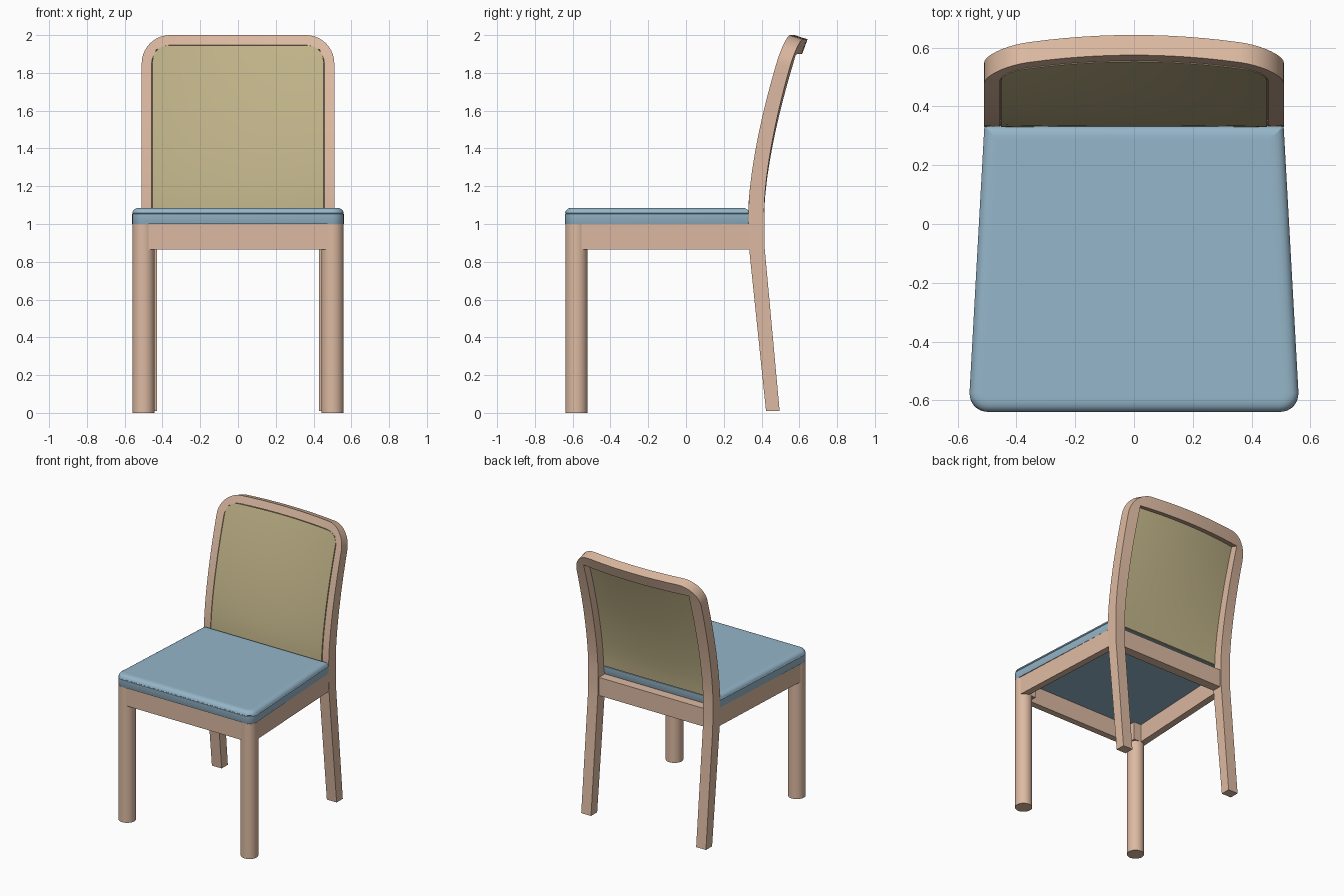
import bpy, bmesh, math
from mathutils import Vector

cube = bpy.data.objects.get("Cube")
if cube:
    bpy.data.objects.remove(cube)


def material(name, colour):
    m = bpy.data.materials.new(name)
    m.use_nodes = True
    m.diffuse_color = (*colour, 1)
    m.node_tree.nodes["Principled BSDF"].inputs["Base Color"].default_value = (*colour, 1)
    return m


WOOD = material("pale wood", (0.72, 0.49, 0.36))
BLUE = material("blue fabric", (0.30, 0.465, 0.585))
KHAKI = material("khaki fabric", (0.53, 0.455, 0.25))


def finish(name, bm, mat, angle=30):
    bmesh.ops.recalc_face_normals(bm, faces=bm.faces)
    mesh = bpy.data.meshes.new(name)
    bm.to_mesh(mesh)
    bm.free()
    mesh.materials.append(mat)
    ob = bpy.data.objects.new(name, mesh)
    bpy.context.collection.objects.link(ob)
    bpy.ops.object.select_all(action='DESELECT')
    ob.select_set(True)
    bpy.context.view_layer.objects.active = ob
    bpy.ops.object.shade_smooth_by_angle(angle=math.radians(angle))


def loft(name, rings, mat):
    """Skin a list of closed rings and cap both ends."""
    bm = bmesh.new()
    loops = [[bm.verts.new(p) for p in ring] for ring in rings]
    n = len(loops[0])
    for a, b in zip(loops, loops[1:]):
        for i in range(n):
            j = (i + 1) % n
            bm.faces.new((a[i], a[j], b[j], b[i]))
    bm.faces.new(loops[0])
    bm.faces.new(loops[-1])
    finish(name, bm, mat)


# Curved front surface shared by the back frame and the panel
def front_y(z):
    if z < 0.9:
        return 0.331 + (0.9 - z) * 0.104
    return 0.331 + 0.2206 * max(z - 1.08, 0) ** 1.54


def back_point(x, z, depth):
    bow = 0.045 * (1 - (x / 0.51) ** 2) * max(z - 1.0, 0) / 0.9
    tilt = math.atan((front_y(z + 0.01) - front_y(z - 0.01)) / 0.02) if z > 1.05 else 0
    return Vector((x, front_y(z) + bow + depth * math.cos(tilt), z - depth * math.sin(tilt)))


# Back frame: legs, posts and rounded top rail in one sweep
HALF, TOP, R, WIDTH = 0.51, 2.0, 0.15, 0.08
side = [(HALF, z, 1, 0) for z in (0.01, 0.45, 0.865, 0.95, 1.0)]
side += [(HALF, 1.02 + (TOP - R - 1.02) * i / 14, 1, 0) for i in range(14)]
for i in range(11):
    a = math.pi / 2 * i / 10
    side.append((HALF - R + R * math.cos(a), TOP - R + R * math.sin(a), math.cos(a), math.sin(a)))
side += [((HALF - R) * (1 - i / 6), TOP, 0, 1) for i in range(1, 6)]
path = side + [(0, TOP, 0, 1)] + [(-x, z, -nx, nz) for x, z, nx, nz in reversed(side)]

rings = []
for x, z, nx, nz in path:
    shelf = 0.014 if z > 1.01 else 0
    # the opening has rounded corners in front and square ones behind
    inner = R - (R - WIDTH) / max(abs(nx), nz)
    if shelf:
        lip = min(0.053, inner - 0.004)
    else:
        lip = 0.053
    deep = 0.084 - 0.012 * abs(z - 1.0)
    section = [(0, 0), (lip, 0), (lip + 0.002, shelf), (inner, shelf), (inner, deep), (0, deep)]
    rings.append([back_point(x - nx * s, z - nz * s, d) for s, d in section])
loft("back_frame", rings, WOOD)


# Upholstered back panel seated in the frame
P_LOW, P_TOP, P_HALF, P_R = 1.065, 1.944, 0.452, 0.08
heights = [P_LOW + (P_TOP - P_R - P_LOW) * i / 14 for i in range(14)]
heights += [P_TOP - P_R + P_R * math.sin(math.pi / 2 * i / 8) for i in range(9)]
rings = []
for z in heights:
    t = max(z - (P_TOP - P_R), 0) / P_R
    w = P_HALF - P_R * (1 - math.sqrt(max(1 - t * t, 0)))
    xs = [w * (i / 8 - 1) for i in range(17)]
    rings.append([back_point(x, z, -0.002) for x in xs] +
                 [back_point(x, z, 0.016) for x in reversed(xs)])
loft("back_panel", rings, KHAKI)


# Seat cushion: rounded trapezoid with a piping seam
def seat_ring(z, inset):
    corners = [(1, -0.64, 1, 0.56, 0.065, -90), (1, 0.335, -1, 0.51, 0.012, 0),
               (-1, 0.335, -1, 0.51, 0.012, 90), (-1, -0.64, 1, 0.56, 0.065, 180)]
    pts = []
    for sx, y, sy, w, r, start in corners:
        rr = max(r - inset, 0.004)
        cx, cy = sx * (w - inset - rr), y + sy * (inset + rr)
        for i in range(7):
            a = math.radians(start + 15 * i)
            pts.append((cx + rr * math.cos(a), cy + rr * math.sin(a), z))
    return pts


layers = [(0.999, 0.001), (1.001, 0), (1.053, 0), (1.056, 0.004), (1.059, 0),
          (1.068, 0.003), (1.077, 0.01), (1.083, 0.02), (1.086, 0.034), (1.086, 0.05)]
loft("seat_cushion", [seat_ring(z, d) for z, d in layers], BLUE)


# Rails under the seat, each a plan outline raised to the same height
def rail(name, plan):
    loft(name, [[(x, y, z) for x, y in plan] for z in (0.865, 0.999)], WOOD)


rail("front_rail", [(-0.5, -0.632), (0.5, -0.632), (0.5, -0.585), (-0.5, -0.585)])
rail("back_rail", [(-0.44, 0.333), (0.44, 0.333), (0.44, 0.403), (-0.44, 0.403)])

for s, label in ((1, "left"), (-1, "right")):
    rail(label + "_side_rail", [(s * 0.553, -0.58), (s * 0.508, 0.34),
                                (s * 0.458, 0.34), (s * 0.503, -0.58)])
    # Block behind the leg joint
    rail(label + "_corner_block", [(s * 0.44, -0.59), (s * 0.51, -0.59),
                                   (s * 0.51, -0.522), (s * 0.44, -0.522)])
    # Round front leg
    bm = bmesh.new()
    bmesh.ops.create_cone(bm, cap_ends=True, segments=32, radius1=0.059, radius2=0.059, depth=0.999)
    bmesh.ops.translate(bm, verts=bm.verts, vec=(s * 0.5, -0.58, 0.4995))
    finish(label + "_front_leg", bm, WOOD)
